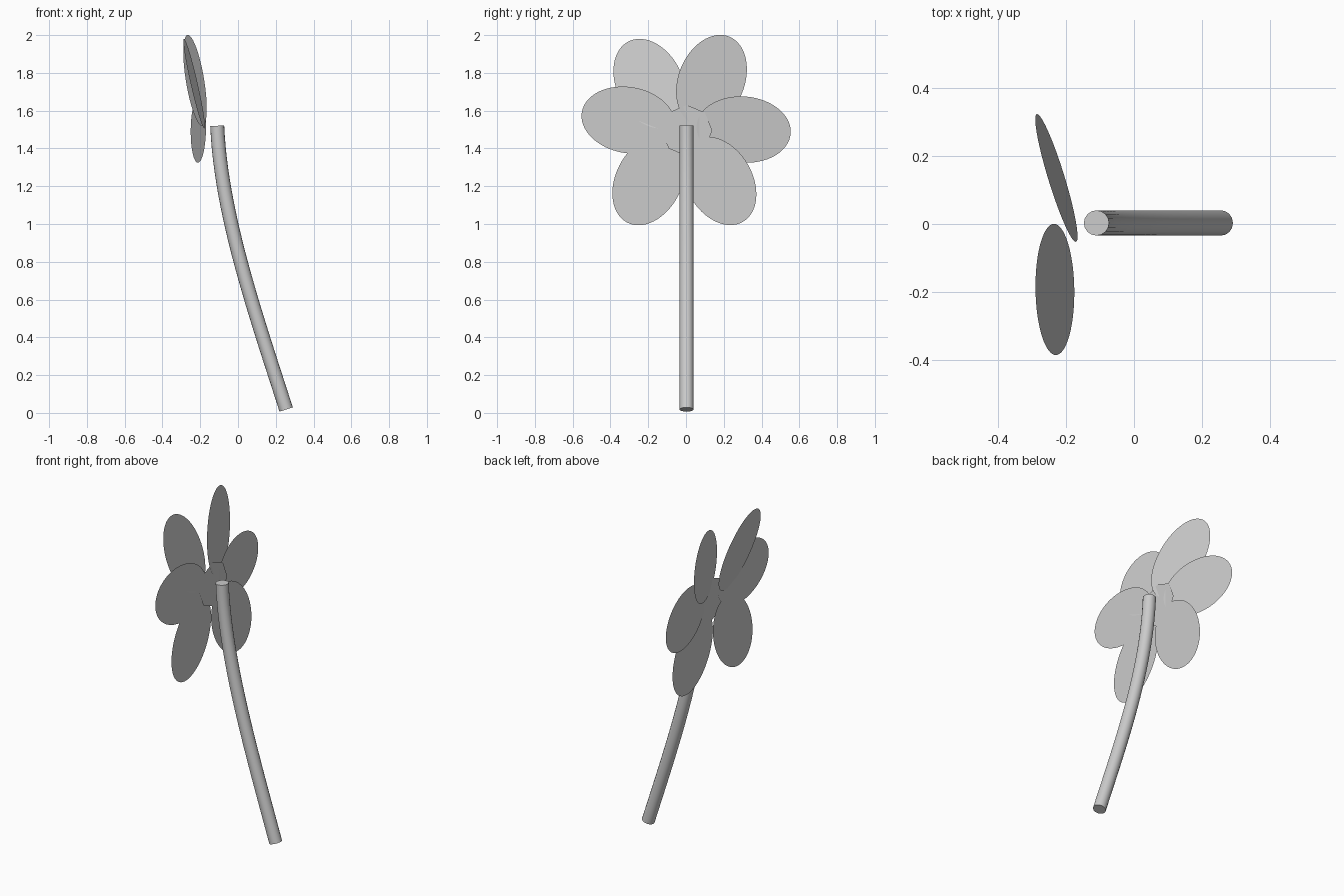
import bpy
from math import sin, cos, tau, radians

if "Cube" in bpy.data.objects:
    bpy.data.objects.remove(bpy.data.objects["Cube"])


def flat_part(name, points):
    """One flat polygon facing +x."""
    mesh = bpy.data.meshes.new(name)
    mesh.from_pydata(points, [], [tuple(range(len(points)))])
    obj = bpy.data.objects.new(name, mesh)
    bpy.context.collection.objects.link(obj)
    return obj


def petal(name, x, y, z, angle, slope_y=0, slope_z=0, long=0.25, short=0.175, n=64):
    """Elliptical petal; angle of its long axis in the yz plane, slopes lean it back in x."""
    ca, sa = cos(radians(angle)), sin(radians(angle))
    pts = []
    for i in range(n):
        u, v = long * cos(tau * i / n), short * sin(tau * i / n)
        dy, dz = u * ca - v * sa, u * sa + v * ca
        pts.append((x + slope_y * dy + slope_z * dz, y + dy, z + dz))
    return flat_part(name, pts)


# Petals around the flower head
petal("petal_upper_left", -0.232, -0.192, 1.743, 116.5, -0.10, -0.25)
petal("petal_upper_right", -0.2275, 0.135, 1.76, 68, -0.269, -0.107)
petal("petal_left", -0.177, -0.305, 1.55, 170)
petal("petal_right", -0.21, 0.305, 1.50, -5, -0.162)
petal("petal_lower_left", -0.181, -0.197, 1.23, 243)
petal("petal_lower_right", -0.169, 0.176, 1.228, 300)

# Octagonal centre disc
flat_part("flower_centre", [(-0.172, 0.004 + 0.135 * cos(tau * i / 8),
                             1.495 + 0.135 * sin(tau * i / 8)) for i in range(8)])

# Curved stem: round tube along a bezier
curve = bpy.data.curves.new("stem", 'CURVE')
curve.dimensions = '3D'
curve.resolution_u = 24
curve.bevel_depth = 0.037
curve.bevel_resolution = 6
curve.use_fill_caps = True
spline = curve.splines.new('BEZIER')
spline.bezier_points.add(1)
Y = 0.003
for p, left, co, right in zip(
        spline.bezier_points,
        [(0.42, Y, -0.48), (-0.09, Y, 1.05)],
        [(0.255, Y, 0.018), (-0.11, Y, 1.52)],
        [(0.09, Y, 0.53), (-0.13, Y, 1.99)]):
    p.handle_left_type = p.handle_right_type = 'FREE'
    p.co, p.handle_left, p.handle_right = co, left, right
stem = bpy.data.objects.new("stem", curve)
bpy.context.collection.objects.link(stem)
bpy.context.view_layer.objects.active = stem
stem.select_set(True)
bpy.ops.object.convert(target='MESH')
bpy.ops.object.shade_smooth_by_angle()
